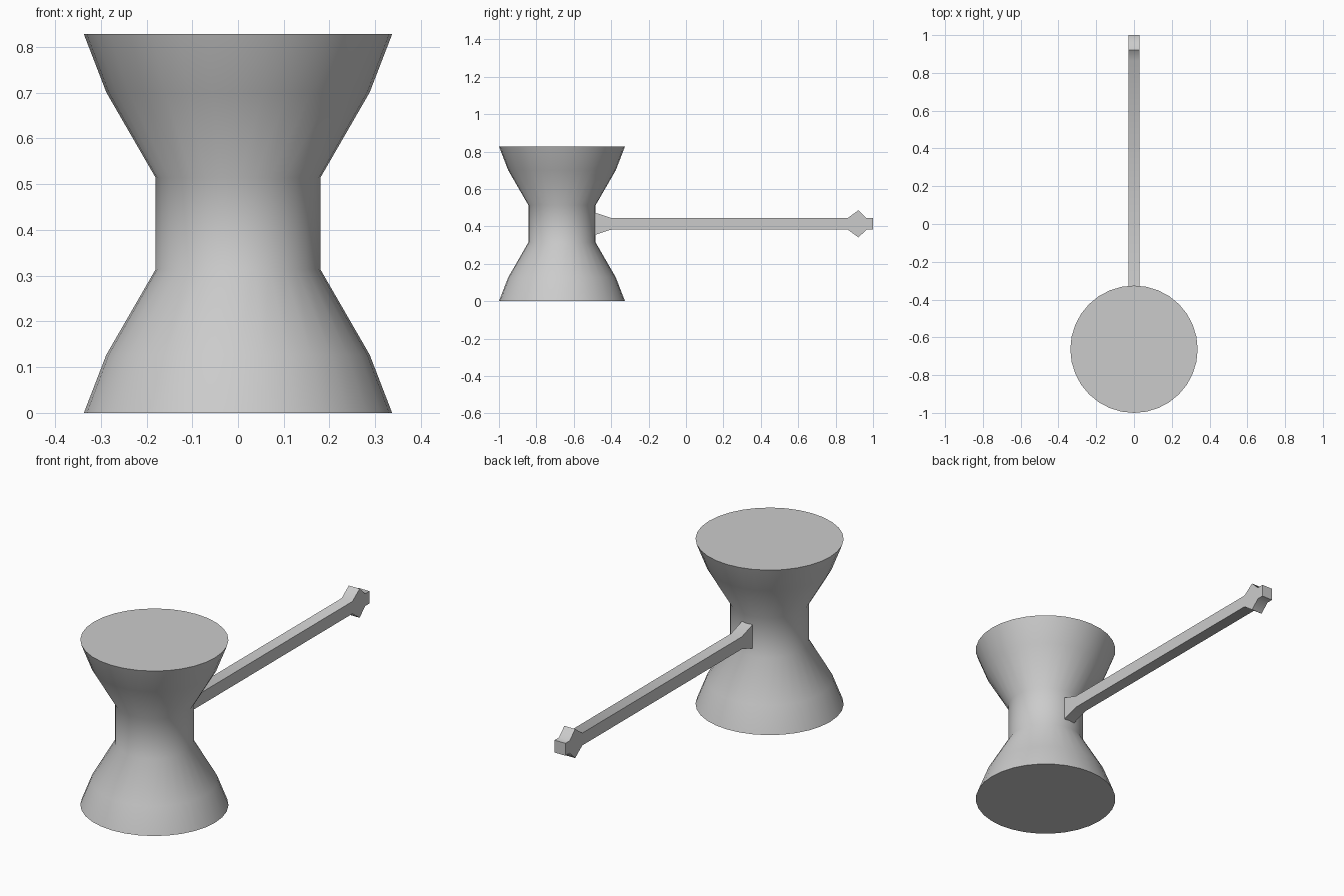
import bpy
import bmesh
import math
from mathutils import Matrix, Vector

cube = bpy.data.objects.get("Cube")
if cube:
    bpy.data.objects.remove(cube, do_unlink=True)

HEAD_Y = -0.663
MID_Z = 0.414

grey = bpy.data.materials.new("plain_grey")
grey.use_nodes = True
grey.diffuse_color = (0.6, 0.6, 0.6, 1)
grey.node_tree.nodes["Principled BSDF"].inputs["Base Color"].default_value = (0.6, 0.6, 0.6, 1)


def finish(name, bm):
    """Turn a bmesh into a named, shaded object."""
    bmesh.ops.recalc_face_normals(bm, faces=bm.faces)
    mesh = bpy.data.meshes.new(name)
    bm.to_mesh(mesh)
    bm.free()
    mesh.materials.append(grey)
    obj = bpy.data.objects.new(name, mesh)
    bpy.context.collection.objects.link(obj)
    bpy.ops.object.select_all(action="DESELECT")
    obj.select_set(True)
    bpy.context.view_layer.objects.active = obj
    bpy.ops.object.shade_smooth_by_angle(angle=math.radians(60))
    return obj


# Waisted mallet head: rings of (radius, distance from the middle), mirrored
half = [(0.18, 0.1), (0.288, 0.287), (0.337, MID_Z)]
profile = [(r, -h) for r, h in reversed(half)] + half
SIDES = 32
bm = bmesh.new()
rings = []
for radius, height in profile:
    ring = bmesh.ops.create_circle(bm, segments=SIDES, radius=radius,
                                   matrix=Matrix.Translation((0, HEAD_Y, MID_Z + height)))
    rings.append(ring["verts"])
for low, high in zip(rings, rings[1:]):
    for i in range(SIDES):
        j = (i + 1) % SIDES
        bm.faces.new((low[i], low[j], high[j], high[i]))
bm.faces.new(rings[0])
bm.faces.new(rings[-1])
finish("mallet_head", bm)

# Flat-sided handle: half heights along y, with a flared root and pointed knob
outline = [(-0.5, 0.064), (-0.4, 0.031), (0.865, 0.031),
           (0.922, 0.073), (0.965, 0.031), (1.0, 0.031)]
WIDTH = 0.06
bm = bmesh.new()
sections = []
for y, h in outline:
    corners = [(-1, -1), (1, -1), (1, 1), (-1, 1)]
    sections.append([bm.verts.new((sx * WIDTH / 2, y, MID_Z + sz * h)) for sx, sz in corners])
for a, b in zip(sections, sections[1:]):
    for i in range(4):
        j = (i + 1) % 4
        bm.faces.new((a[i], a[j], b[j], b[i]))
bm.faces.new(sections[0])
bm.faces.new(sections[-1])
finish("handle", bm)
